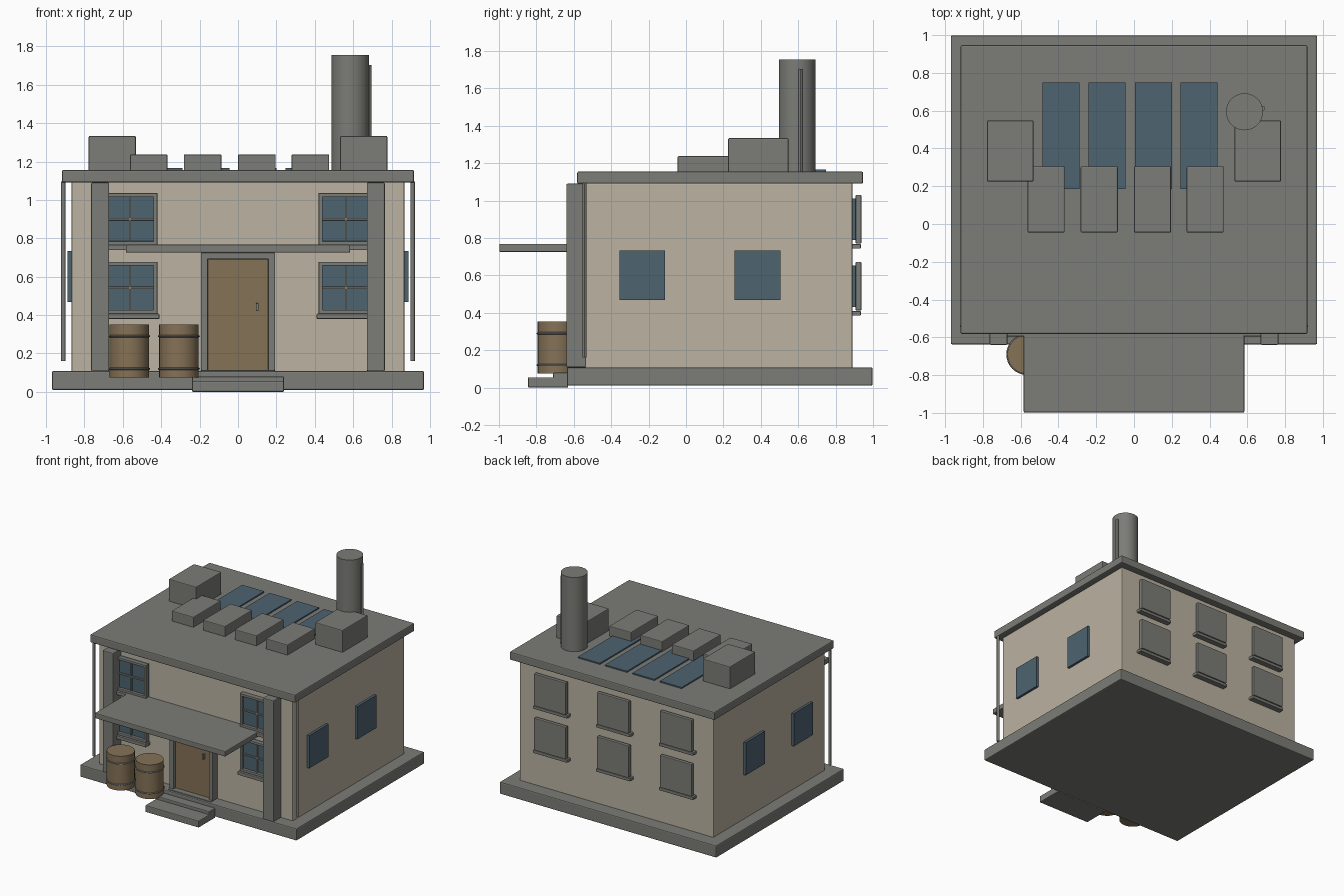
import bpy

cube = bpy.data.objects.get("Cube")
if cube:
    bpy.data.objects.remove(cube, do_unlink=True)


def material(name, r, g, b):
    m = bpy.data.materials.new(name)
    m.use_nodes = True
    m.diffuse_color = (r, g, b, 1)
    node = next(n for n in m.node_tree.nodes if n.type == "BSDF_PRINCIPLED")
    node.inputs["Base Color"].default_value = (r, g, b, 1)
    node.inputs["Roughness"].default_value = 0.8
    return m


WALL = material("beige plaster", 0.50, 0.45, 0.36)
GREY = material("grey stone", 0.20, 0.20, 0.185)
WOOD = material("brown wood", 0.235, 0.168, 0.095)
GLASS = material("blue glass", 0.075, 0.125, 0.16)


def finish(name, mat):
    ob = bpy.context.object
    ob.name = ob.data.name = name
    ob.data.materials.append(mat)
    return ob


def box(name, mat, x, y, z, bevel=0.006):
    """Box from (min, max) pairs, with softened edges."""
    spans = (x, y, z)
    bpy.ops.mesh.primitive_cube_add(size=1, location=[(a + b) / 2 for a, b in spans])
    bpy.context.object.scale = [b - a for a, b in spans]
    bpy.ops.object.transform_apply(location=False, rotation=False, scale=True)
    ob = finish(name, mat)
    if bevel:
        mod = ob.modifiers.new("soft edges", "BEVEL")
        mod.width = bevel
        mod.segments = 2
    return ob


def tube(name, mat, x, y, z, radius, sides=32):
    bpy.ops.mesh.primitive_cylinder_add(vertices=sides, radius=radius, depth=z[1] - z[0],
                                        location=(x, y, (z[0] + z[1]) / 2))
    bpy.ops.object.shade_smooth_by_angle()
    return finish(name, mat)


def around(c, half):
    return (c - half, c + half)


# Main volumes
FRONT, BACK = -0.54, 0.89
box("foundation", GREY, (-0.97, 0.97), (-0.637, 0.998), (0.01, 0.108), 0.008)
box("walls", WALL, (-0.868, 0.868), (FRONT, BACK), (0.1, 1.095), 0.008)
box("roof_slab", GREY, (-0.918, 0.918), (-0.582, 0.947), (1.09, 1.155), 0.008)

# Pilasters, downpipes and side windows, mirrored left and right
for side, s in (("left", 1), ("right", -1)):
    box(f"pilaster_{side}", GREY, around(0.718 * s, 0.047), (-0.64, -0.53), (0.108, 1.09))
    tube(f"downpipe_{side}", GREY, 0.91 * s, -0.542, (0.16, 1.095), 0.011, 12)
    for i, y in enumerate((-0.233, 0.382)):
        box(f"side_window_{side}_{i}", GLASS, around(0.878 * s, 0.01), around(y, 0.122),
            (0.468, 0.733), 0)

# Front windows: glass, four frame bars, cross bars and sill
HALF_W, HALF_H, BAR = 0.143, 0.135, 0.01
ROWS = (("lower", 0.542), ("upper", 0.9))
for side, x in (("left", 0.563), ("right", -0.563)):
    for row, z in ROWS:
        tag = f"{side}_{row}"
        depth = (-0.578, -0.53)
        box(f"front_glass_{tag}", GLASS, around(x, HALF_W), (-0.555, -0.53),
            around(z, HALF_H), 0)
        for s in (-1, 1):
            box(f"frame_side_{tag}", GREY, around(x + s * (HALF_W - BAR), BAR), depth,
                around(z, HALF_H), 0.003)
            box(f"frame_rail_{tag}", GREY, around(x, HALF_W), depth,
                around(z + s * (HALF_H - BAR), BAR), 0.003)
        box(f"mullion_{tag}", GREY, around(x, 0.006), (-0.565, -0.53),
            around(z, HALF_H), 0.002)
        box(f"crossbar_{tag}", GREY, around(x, HALF_W), (-0.565, -0.53),
            around(z, 0.006), 0.002)
        box(f"front_sill_{tag}", GREY, around(x, 0.153), (-0.595, -0.53),
            (z - 0.162, z - 0.135), 0.004)

# Back windows: closed shutters over the glass
for i, x in enumerate((-0.563, 0, 0.563)):
    for row, z in ROWS:
        box(f"back_glass_{row}_{i}", GLASS, around(x, 0.11), (0.88, 0.908),
            around(z, 0.11), 0)
        box(f"shutter_{row}_{i}", GREY, around(x, HALF_W), (0.907, 0.938),
            around(z, 0.13), 0.005)
        box(f"back_sill_{row}_{i}", GREY, around(x, 0.153), (0.88, 0.935),
            (z - 0.157, z - 0.133), 0.004)

# Door with frame and handle
for s in (-1, 1):
    box("door_jamb", GREY, around(0.175 * s, 0.018), (-0.6, -0.53), (0.108, 0.725), 0.004)
box("door_lintel", GREY, (-0.193, 0.193), (-0.6, -0.53), (0.692, 0.725), 0.004)
box("door", WOOD, (-0.157, 0.157), (-0.575, -0.53), (0.108, 0.692), 0.004)
box("door_handle", GREY, around(0.1, 0.007), (-0.595, -0.57), (0.42, 0.462), 0.003)
box("threshold", GREY, (-0.19, 0.19), (-0.62, -0.53), (0.1, 0.115), 0.004)

# Canopy and entrance steps
box("canopy", GREY, (-0.584, 0.584), (-0.998, -0.535), (0.725, 0.768))
box("lower_step", GREY, (-0.24, 0.24), (-0.845, -0.63), (0, 0.055))
box("upper_step", GREY, (-0.24, 0.24), (-0.71, -0.63), (0.01, 0.08))

# Barrels with metal hoops
for i, x in enumerate((-0.567, -0.308)):
    tube(f"barrel_{i}", WOOD, x, -0.69, (0.075, 0.352), 0.103)
    for z in (0.12, 0.29):
        bpy.ops.mesh.primitive_torus_add(major_radius=0.103, minor_radius=0.006,
                                         major_segments=32, minor_segments=8,
                                         location=(x, -0.69, z))
        bpy.ops.object.shade_smooth_by_angle()
        finish(f"barrel_hoop_{i}", GREY)

# Rooftop vents, solar panels and large units
for i, (vent, panel) in enumerate(((-0.465, -0.387), (-0.184, -0.143),
                                   (0.098, 0.103), (0.377, 0.345))):
    box(f"roof_vent_{i}", GREY, around(vent, 0.098), (-0.045, 0.305), (1.15, 1.237))
    box(f"solar_panel_{i}", GLASS, around(panel, 0.098), (0.185, 0.748), (1.15, 1.165), 0)
for side, x in (("left", 0.655), ("right", -0.655)):
    box(f"roof_unit_{side}", GREY, around(x, 0.123), (0.225, 0.548), (1.15, 1.333))

# Chimney with a thin service pipe
tube("chimney", GREY, 0.585, 0.594, (1.15, 1.755), 0.098)
tube("chimney_pipe", GREY, 0.684, 0.612, (1.15, 1.703), 0.011, 12)
